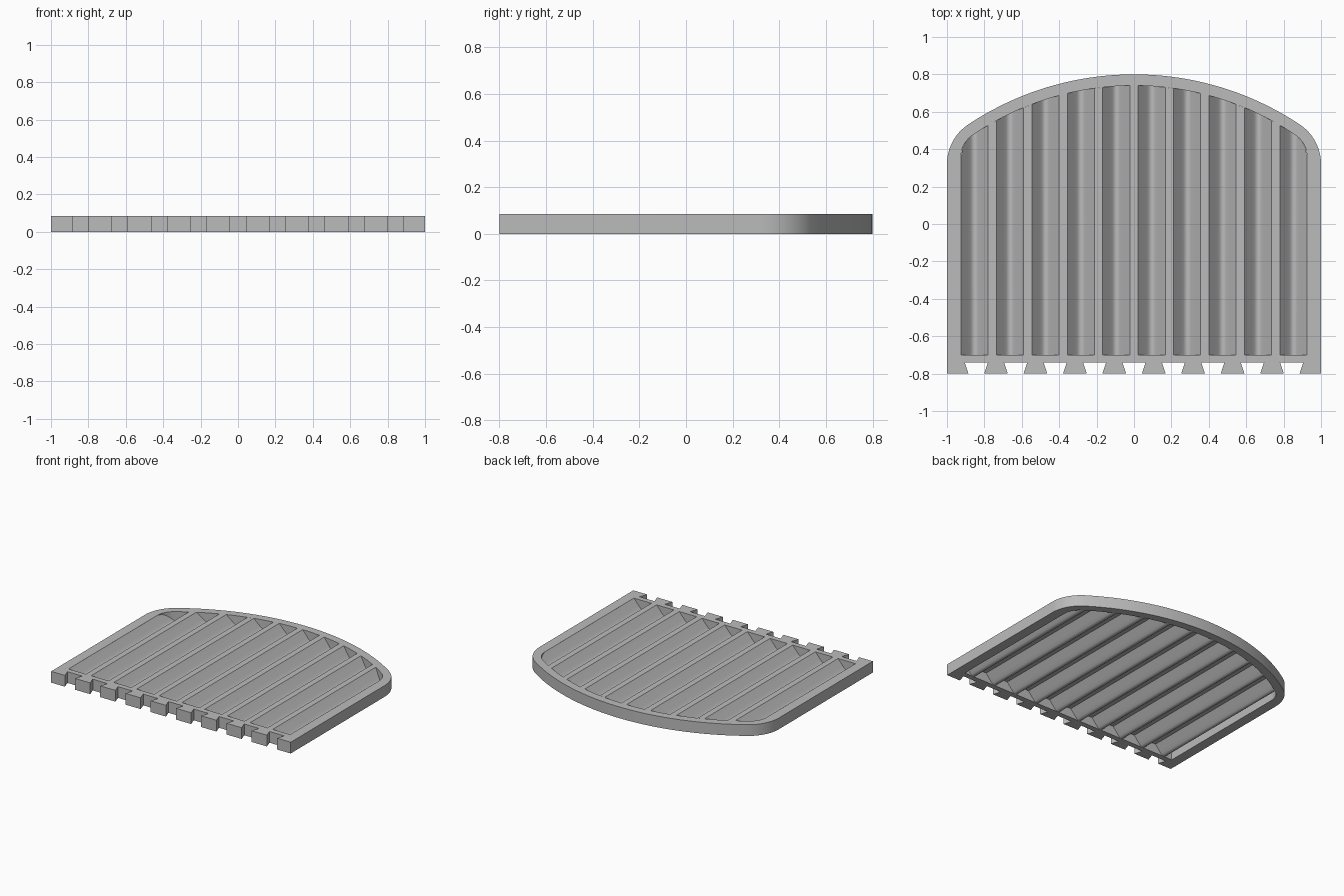
import bpy, bmesh, math

cube = bpy.data.objects.get("Cube")
if cube:
    bpy.data.objects.remove(cube)

HEIGHT = 0.085
ARC_Y = -0.8              # centre of the large back arc
FRONT_Y, SLOT_FRONT = -0.8, -0.7
SLOTS, PITCH, HALF = 10, 0.1894, 0.0725
SHEET = 0.015

grey = bpy.data.materials.new("light_grey")
grey.use_nodes = True
grey.diffuse_color = (0.5, 0.5, 0.5, 1)
grey.node_tree.nodes["Principled BSDF"].inputs["Base Color"].default_value = (0.5, 0.5, 0.5, 1)


def finish(obj):
    bpy.ops.object.select_all(action='DESELECT')
    obj.select_set(True)
    bpy.context.view_layer.objects.active = obj
    bpy.ops.object.shade_smooth_by_angle(angle=math.radians(30))


def arched_edge(side, corner_y, big_r):
    """Rounded corner, broad arc, rounded corner, from +x to -x."""
    dy = corner_y - ARC_Y
    r = (big_r ** 2 - side ** 2 - dy ** 2) / (2 * (big_r - side))
    turn = math.atan2(dy, side - r)
    half = [(side - r + r * math.cos(turn * i / 12),
             corner_y + r * math.sin(turn * i / 12)) for i in range(12)]
    for i in range(21):
        a = turn + (math.pi / 2 - turn) * i / 20
        half.append((big_r * math.cos(a), ARC_Y + big_r * math.sin(a)))
    return half + [(-x, y) for x, y in reversed(half[:-1])]


outer = arched_edge(1.0, 0.32, 1.6)
inner = arched_edge(0.925, 0.36, 1.54)

# Frame outline with dovetail notches along the front
border = outer + [(-1, FRONT_Y)]
for k in range(9):
    c = (k - 4) * 0.2108
    border += [(c - 0.042, FRONT_Y), (c - 0.062, -0.74),
               (c + 0.062, -0.74), (c + 0.042, FRONT_Y)]
border.append((1, FRONT_Y))
opening = inner + [(-0.925, SLOT_FRONT), (0.925, SLOT_FRONT)]

curve = bpy.data.curves.new("frame", 'CURVE')
curve.dimensions = '2D'
curve.fill_mode = 'BOTH'
curve.extrude = HEIGHT / 2
for loop in (border, opening):
    spline = curve.splines.new('POLY')
    spline.points.add(len(loop) - 1)
    for p, (x, y) in zip(spline.points, loop):
        p.co = (x, y, 0, 1)
    spline.use_cyclic_u = True
frame = bpy.data.objects.new("frame", curve)
bpy.context.collection.objects.link(frame)
frame.location.z = HEIGHT / 2
bpy.ops.object.select_all(action='DESELECT')
frame.select_set(True)
bpy.context.view_layer.objects.active = frame
bpy.ops.object.convert(target='MESH')
frame = bpy.context.object
frame.name = "frame"
frame.data.materials.clear()
frame.data.materials.append(grey)
bm = bmesh.new()
bm.from_mesh(frame.data)
bmesh.ops.remove_doubles(bm, verts=bm.verts, dist=0.0001)
bmesh.ops.recalc_face_normals(bm, faces=bm.faces)
bm.to_mesh(frame.data)
bm.free()
finish(frame)


def back_y(x):
    """Back edge of the opening at a given x."""
    for (x1, y1), (x2, y2) in zip(inner, inner[1:]):
        if x2 <= x <= x1 and x1 > x2:
            return y1 + (y2 - y1) * (x1 - x) / (x1 - x2)
    return 0.36


# Pleated sheet: rounded V troughs joined by flat ribs at the top
trough = [(HALF, HEIGHT), (0.063, 0.074), (0.05, 0.059), (0.035, 0.042),
          (0.02, 0.025), (0.01, 0.017), (0, SHEET)]
section = [(-u, z) for u, z in trough] + trough[-2::-1]
profile = []
for k in range(SLOTS):
    centre = (k - (SLOTS - 1) / 2) * PITCH
    profile += [(centre + u, z) for u, z in section]

bm = bmesh.new()
rows = []
for x, z in profile:
    y = back_y(x)
    rows.append([bm.verts.new(co) for co in (
        (x, SLOT_FRONT, z), (x, y, z),
        (x, y, z - SHEET), (x, SLOT_FRONT, z - SHEET))])
for a, b in zip(rows, rows[1:]):
    for i in range(4):
        j = (i + 1) % 4
        bm.faces.new((a[i], a[j], b[j], b[i]))
bm.faces.new(rows[0])
bm.faces.new(rows[-1])
bmesh.ops.recalc_face_normals(bm, faces=bm.faces)
mesh = bpy.data.meshes.new("pleated_sheet")
bm.to_mesh(mesh)
bm.free()
mesh.materials.append(grey)
sheet = bpy.data.objects.new("pleated_sheet", mesh)
bpy.context.collection.objects.link(sheet)
finish(sheet)
